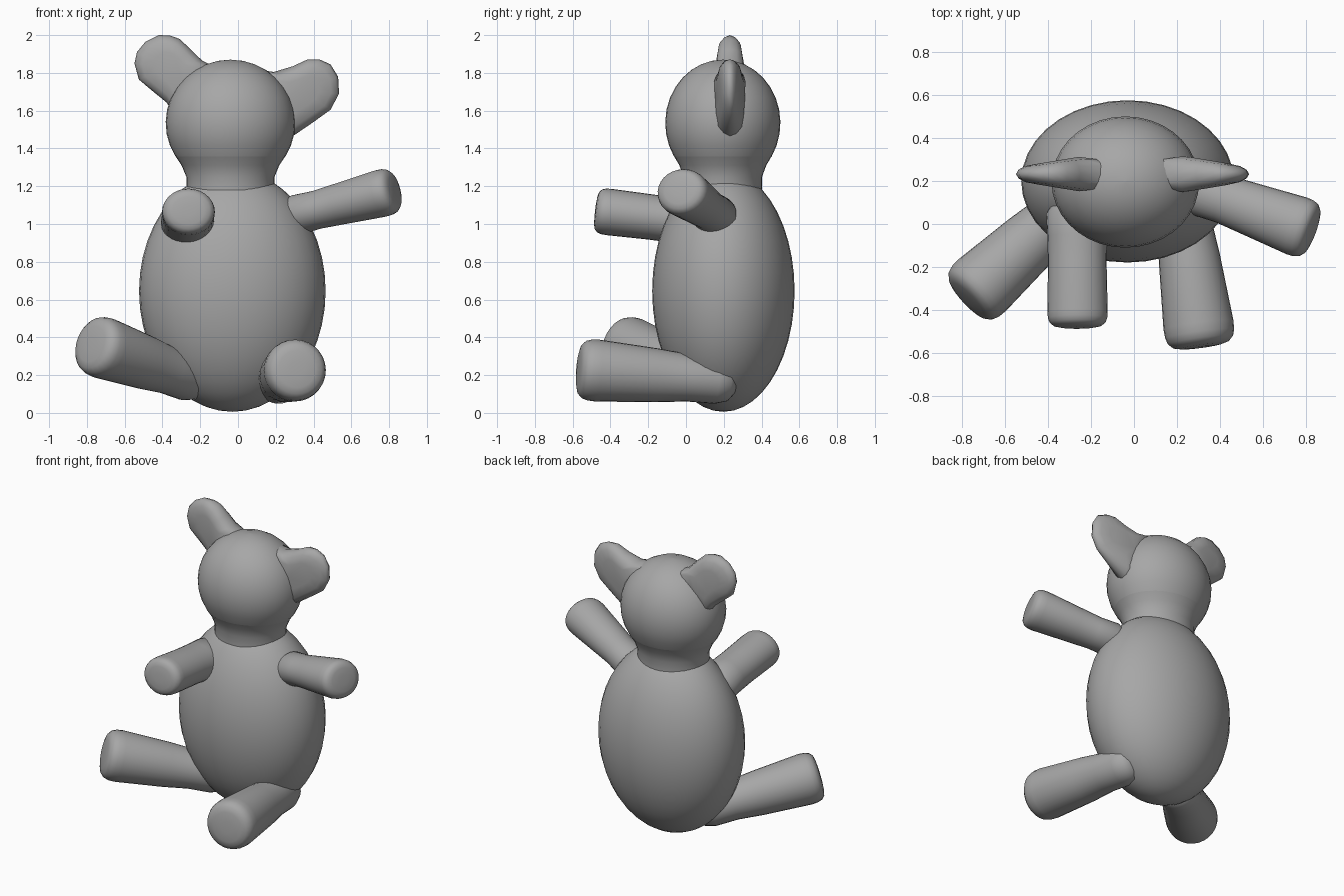
import bpy, bmesh, math
from mathutils import Vector

if "Cube" in bpy.data.objects:
    bpy.data.objects.remove(bpy.data.objects["Cube"])

grey = bpy.data.materials.new("dark_grey")
grey.diffuse_color = (.385, .385, .385, 1)
grey.use_nodes = True
grey.node_tree.nodes["Principled BSDF"].inputs["Base Color"].default_value = grey.diffuse_color


def finish(name, bm, angle=50):
    bmesh.ops.remove_doubles(bm, verts=bm.verts, dist=1e-5)
    bmesh.ops.recalc_face_normals(bm, faces=bm.faces)
    mesh = bpy.data.meshes.new(name)
    bm.to_mesh(mesh)
    bm.free()
    mesh.materials.append(grey)
    obj = bpy.data.objects.new(name, mesh)
    bpy.context.collection.objects.link(obj)
    bpy.ops.object.select_all(action='DESELECT')
    obj.select_set(True)
    bpy.context.view_layer.objects.active = obj
    bpy.ops.object.shade_smooth_by_angle(angle=math.radians(angle))
    return obj


def skin(bm, rings):
    loops = [[bm.verts.new(p) for p in r] for r in rings]
    n = len(loops[0])
    for a, b in zip(loops, loops[1:]):
        for i in range(n):
            j = (i + 1) % n
            bm.faces.new((a[i], a[j], b[j], b[i]))
    bm.faces.new(loops[0])
    bm.faces.new(loops[-1])


def lathe(name, start, end, profile, su=1, sv=1, n=28):
    """Sweep (distance fraction, radius) pairs round the line start-end."""
    a, b = Vector(start), Vector(end)
    axis = (b - a).normalized()
    ref = Vector((0, 1, 0)) if abs(axis.z) > 0.9 else Vector((0, 0, 1))
    u = ref.cross(axis).normalized()
    v = axis.cross(u)
    rings = []
    for t, r in profile:
        c = a.lerp(b, t)
        rings.append([c + u * (su * r * math.cos(2 * math.pi * i / n))
                      + v * (sv * r * math.sin(2 * math.pi * i / n)) for i in range(n)])
    bm = bmesh.new()
    skin(bm, rings)
    return finish(name, bm)


def limb(name, start, end, r0, r1, sv=1, flare=1.0):
    prof = [(0, r0 * .5), (.04, r0 * .85), (.12, r0 * flare), (.3, r0 * (1 + flare) / 2),
            (.5, r0 * .55 + r1 * .45), (.88, r1), (.93, r1 * .985), (.965, r1 * .93),
            (.99, r1 * .8), (1.0, r1 * .6), (1.005, r1 * .25)]
    return lathe(name, start, end, prof, 1, sv)


def ear(name, outline, y):
    """Flat rounded paddle, thicker at the head and thinner at the tip."""
    c = sum((Vector((x, 0, z)) for x, z in outline), Vector()) / len(outline)
    rings = []
    for scale, dy in ((.45, -.055), (.78, -.046), (.94, -.025), (1, 0),
                      (.94, .025), (.78, .046), (.45, .055)):
        ring = []
        for x, z in outline:
            p = c + (Vector((x, 0, z)) - c) * scale
            thick = min(1.5, max(.8, 1.5 - (abs(p.x) - .24) * 3))
            ring.append(p + Vector((0, y + dy * thick, 0)))
        rings.append(ring)
    bm = bmesh.new()
    skin(bm, rings)
    return finish(name, bm, 60)


# egg-shaped body
N = 22
lathe("body", (-.03, .198, .006), (-.03, .198, 1.285),
      [((1 - math.cos(math.pi * i / N)) / 2, max(math.sin(math.pi * i / N), .002))
       for i in range(N + 1)], .494, .377, 36)

# head running down into a short neck
head = [(0, .68), (.1, .68), (.19, .755), (.265, .855)]
for i in range(12):
    ang = math.radians(-32 + 122 * i / 11)
    head.append(((1.535 + .335 * math.sin(ang) - 1.18) / .69, max(math.cos(ang), .003)))
lathe("head", (-.04, .195, 1.18), (-.04, .195, 1.87), head, .343, .305, 36)

# ears
ear("left_ear", [(-.12, 1.83), (-.19, 1.865), (-.25, 1.925), (-.31, 1.98), (-.36, 1.998),
                 (-.42, 2.0), (-.49, 1.965), (-.535, 1.91), (-.548, 1.85), (-.525, 1.765),
                 (-.46, 1.71), (-.38, 1.645), (-.32, 1.56), (-.2, 1.65)], .232)
ear("right_ear", [(.08, 1.82), (.19, 1.805), (.29, 1.835), (.37, 1.872), (.43, 1.872),
                  (.49, 1.845), (.53, 1.78), (.535, 1.69), (.49, 1.605), (.4, 1.54),
                  (.29, 1.465), (.22, 1.45), (.15, 1.6)], .232)

# arms
limb("left_arm", (-.265, .12, 1.0), (-.262, -.478, 1.072), .133, .14, .88, 1.08)
limb("right_arm", (.24, .18, 1.03), (.828, -.035, 1.18), .108, .14, .9, 1.1)

# legs
limb("left_leg", (-.2, .18, .165), (-.775, -.348, .365), .125, .163)
limb("right_leg", (.2, .26, .165), (.313, -.568, .232), .125, .164)
